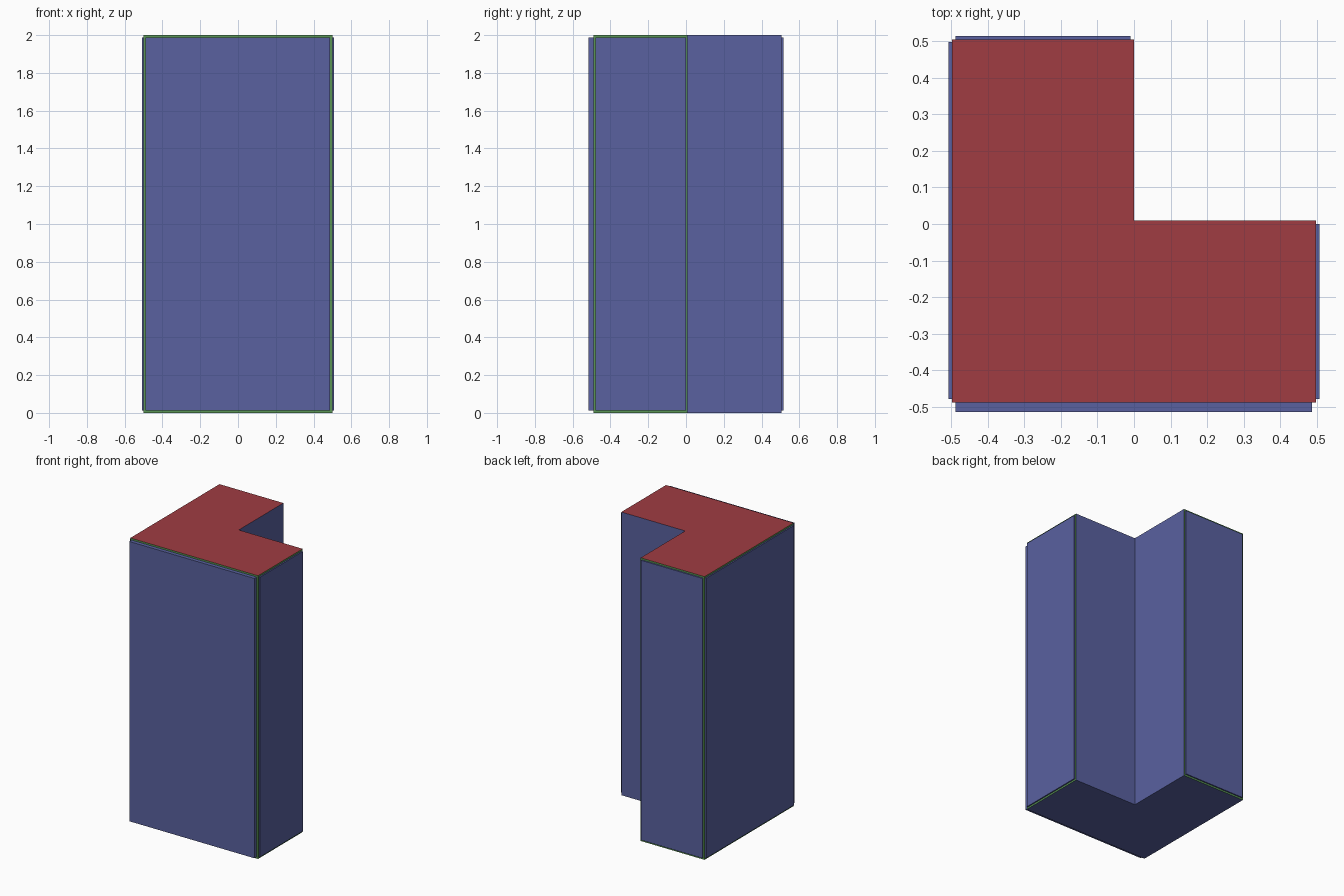
import bpy, bmesh

if "Cube" in bpy.data.objects:
    bpy.data.objects.remove(bpy.data.objects["Cube"])


def material(name, rgb):
    m = bpy.data.materials.new(name)
    m.diffuse_color = (*rgb, 1)
    m.use_nodes = True
    m.node_tree.nodes["Principled BSDF"].inputs["Base Color"].default_value = m.diffuse_color
    return m


blue = material("blue", (0.10, 0.12, 0.35))
red = material("red", (0.35, 0.045, 0.055))
green = material("green", (0.10, 0.30, 0.09))


def add_object(name, bm, mats):
    bmesh.ops.recalc_face_normals(bm, faces=bm.faces)
    me = bpy.data.meshes.new(name)
    bm.to_mesh(me)
    bm.free()
    for m in mats:
        me.materials.append(m)
    ob = bpy.data.objects.new(name, me)
    bpy.context.collection.objects.link(ob)
    return ob


def panel(name, x0, x1, y0, y1, z0=0.012, z1=1.988):
    bm = bmesh.new()
    bmesh.ops.create_cube(bm, size=1)
    for v in bm.verts:
        v.co = (x1 if v.co.x > 0 else x0,
                y1 if v.co.y > 0 else y0,
                z1 if v.co.z > 0 else z0)
    return add_object(name, bm, [blue])


# L-shaped core: extruded outline
X, Y0, Y1, NY = 0.499, -0.489, 0.506, 0.009
outline = [(-X, Y0), (X, Y0), (X, NY), (0, NY), (0, Y1), (-X, Y1)]
bm = bmesh.new()
base = bm.faces.new([bm.verts.new((x, y, 0)) for x, y in outline])
top = bmesh.ops.extrude_face_region(bm, geom=[base], use_keep_orig=True)["geom"]
bmesh.ops.translate(bm, vec=(0, 0, 2),
                    verts=[g for g in top if isinstance(g, bmesh.types.BMVert)])
bm.normal_update()
# Red top, blue bottom and notch walls, green rims behind the panels
for f in bm.faces:
    c = f.calc_center_median()
    flat = abs(f.normal.z) > 0.5
    notch = not flat and (abs(c.x) < 0.01 and c.y > 0.1
                          or abs(c.y - NY) < 0.005 and c.x > 0.1)
    f.material_index = 1 if flat and c.z > 1 else 0 if flat or notch else 2
add_object("core", bm, [blue, red, green])

# Cladding panels on the outer walls
panel("left_panel", -0.508, -X, -0.479, 0.499)
panel("right_panel", X, 0.508, -0.479, 0.0)
panel("back_panel", -0.489, -0.01, Y1, 0.515)
panel("front_panel", -0.489, 0.488, -0.515, Y0)
